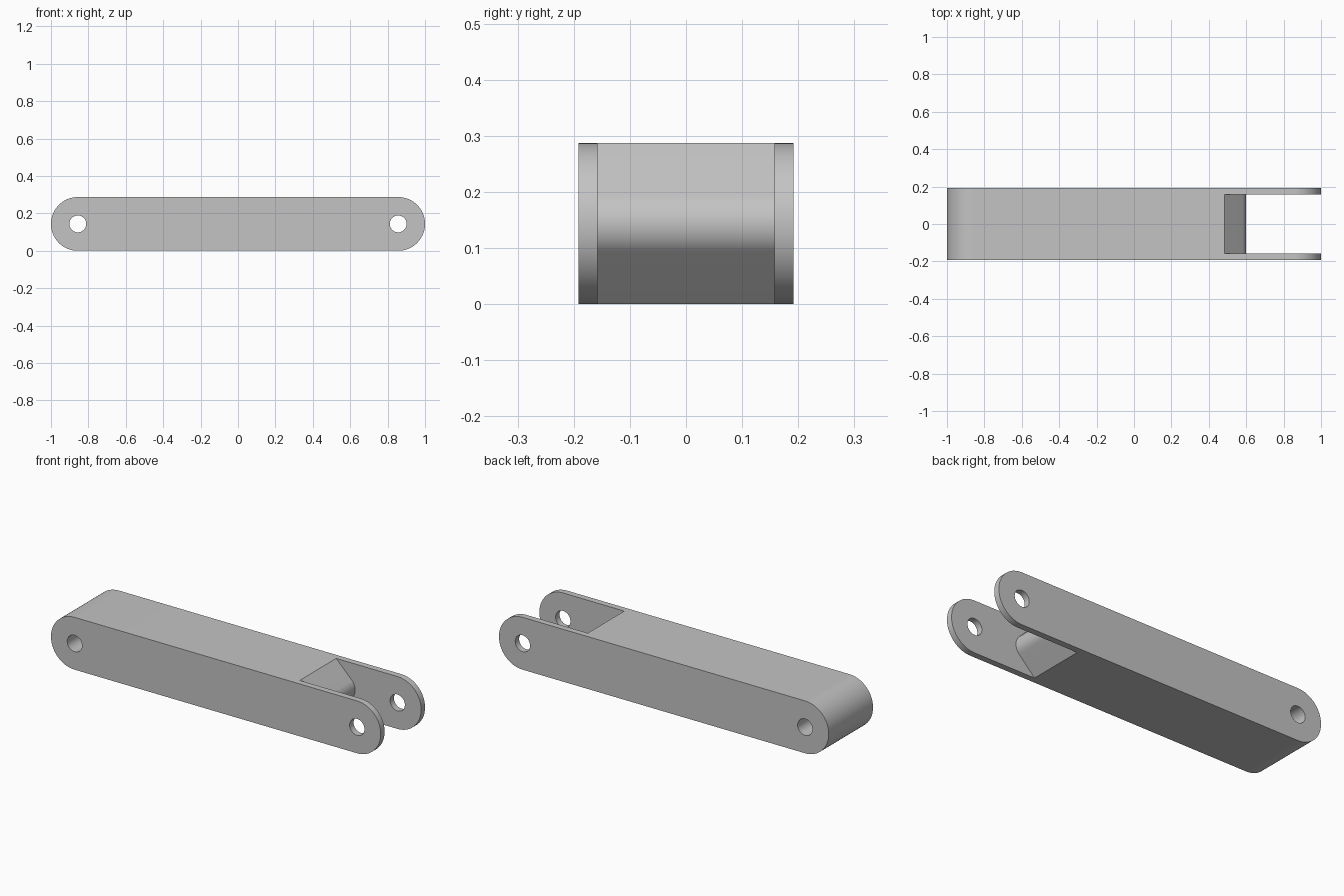
import bpy
import bmesh
from math import cos, sin, radians

if "Cube" in bpy.data.objects:
    bpy.data.objects.remove(bpy.data.objects["Cube"], do_unlink=True)

R = 0.1435            # end radius and mid height
PIN_X = 1 - R         # pin hole position
HALF_W = 0.192        # half width of the bar
HALF_SLOT = 0.158     # half width of the fork slot
NOSE_R = 0.069        # rounding of the wedge inside the fork
NOSE_X = 0.6          # tip of the wedge
WEDGE_X = 0.485       # wedge edge at top and bottom


def arc(cx, cz, r, start, end, steps):
    angles = [radians(start + (end - start) * i / steps) for i in range(steps + 1)]
    return [(cx + r * cos(a), cz + r * sin(a)) for a in angles]


def extrude_profile(name, points, half_width):
    """Solid made from an x-z outline swept along y."""
    bm = bmesh.new()
    face = bm.faces.new([bm.verts.new((x, -half_width, z)) for x, z in points])
    swept = bmesh.ops.extrude_face_region(bm, geom=[face])["geom"]
    verts = [v for v in swept if isinstance(v, bmesh.types.BMVert)]
    bmesh.ops.translate(bm, verts=verts, vec=(0, 2 * half_width, 0))
    bmesh.ops.recalc_face_normals(bm, faces=bm.faces)
    mesh = bpy.data.meshes.new(name)
    bm.to_mesh(mesh)
    bm.free()
    obj = bpy.data.objects.new(name, mesh)
    bpy.context.collection.objects.link(obj)
    return obj


# Round-ended bar
outline = arc(PIN_X, R, R, -90, 90, 48) + arc(-PIN_X, R, R, 90, 270, 48)
link_bar = extrude_profile("link_bar", outline, HALF_W)

# Fork slot, leaving a wedge with a rounded nose
over = 0.1
slot = [(1.2, -over), (1.2, 2 * R + over), (WEDGE_X - over, 2 * R + over)]
slot += arc(NOSE_X - NOSE_R, R, NOSE_R, 45, -45, 24)
slot += [(WEDGE_X - over, -over)]
cutters = [extrude_profile("fork_slot_cutter", slot, HALF_SLOT)]

# Pin holes at both ends
for side, x in (("left", PIN_X), ("right", -PIN_X)):
    hole = arc(x, R, 0.045, 0, 352.5, 47)
    cutters.append(extrude_profile(side + "_pin_hole_cutter", hole, 0.3))

bpy.ops.object.select_all(action="DESELECT")
bpy.context.view_layer.objects.active = link_bar
link_bar.select_set(True)
for cutter in cutters:
    cutter.hide_render = True
    mod = link_bar.modifiers.new(cutter.name, "BOOLEAN")
    mod.operation = "DIFFERENCE"
    mod.solver = "EXACT"
    mod.object = cutter
    bpy.ops.object.modifier_apply(modifier=mod.name)
    bpy.data.objects.remove(cutter, do_unlink=True)

# Plain grey finish
grey = bpy.data.materials.new("plain_grey")
grey.use_nodes = True
colour = (0.55, 0.55, 0.55, 1)
grey.diffuse_color = colour
grey.node_tree.nodes["Principled BSDF"].inputs["Base Color"].default_value = colour
link_bar.data.materials.clear()
link_bar.data.materials.append(grey)
for poly in link_bar.data.polygons:
    poly.material_index = 0

bpy.ops.object.shade_smooth_by_angle(angle=radians(30))
